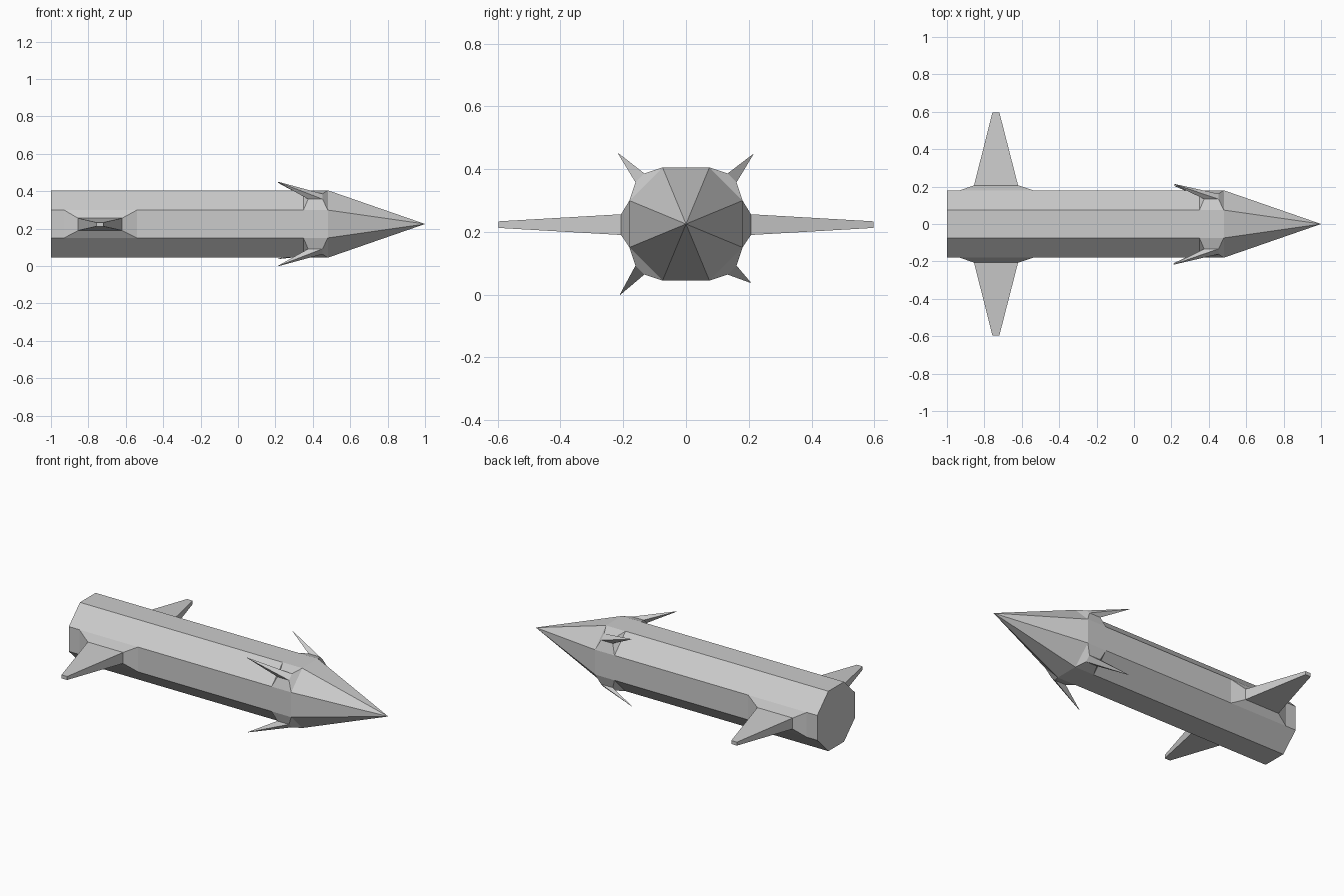
import bpy, bmesh
from math import cos, sin, pi
from mathutils import Vector

if "Cube" in bpy.data.objects:
    bpy.data.objects.remove(bpy.data.objects["Cube"])

CZ, R = 0.225, 0.195            # axis height, octagon circumradius
STATIONS = [-1.0, -0.93, -0.54, 0.35, 0.48]

bm = bmesh.new()


def ring(x):
    return [bm.verts.new((x, R * cos((k - 0.5) * pi / 4), CZ + R * sin((k - 0.5) * pi / 4)))
            for k in range(8)]


def grow(face, x0, x1, centre, half, angle):
    """Extrude a quad panel and fit it to a new rectangle around centre (y, z)."""
    new = bmesh.ops.extrude_discrete_faces(bm, faces=[face])['faces'][0]
    mid = new.calc_center_median()
    tangent = Vector((0, -sin(angle), cos(angle)))
    for v in new.verts:
        side = half if (v.co - mid).dot(tangent) > 0 else -half
        x = x0 if v.co.x < mid.x else x1
        v.co = Vector((x, centre[0], centre[1])) + tangent * side
    return new


# Octagonal body tube with panels between stations
rings = [ring(x) for x in STATIONS]
panels = {}
for s in range(len(rings) - 1):
    a, b = rings[s], rings[s + 1]
    for k in range(8):
        n = (k + 1) % 8
        panels[s, k] = bm.faces.new((a[k], b[k], b[n], a[n]))
bm.faces.new(rings[0])

# Pointed nose
tip = bm.verts.new((1.0, 0, CZ))
for k in range(8):
    bm.faces.new((rings[-1][k], tip, rings[-1][(k + 1) % 8]))

# Tail wings on the two side panels
for k in (0, 4):
    ang = k * pi / 4
    s = cos(ang)
    root = grow(panels[1, k], -0.855, -0.62, (0.207 * s, 0.223), 0.033, ang)
    grow(root, -0.757, -0.72, (0.597 * s, 0.223), 0.0105, ang)

# Swept-back spikes on the four diagonal panels behind the nose
for k, end in {1: (0.214, 0.447), 3: (-0.216, 0.45), 5: (-0.21, 0.0), 7: (0.206, 0.038)}.items():
    ang = k * pi / 4
    root = grow(panels[3, k], 0.375, 0.452, (0.208 * cos(ang), CZ + 0.208 * sin(ang)), 0.02, ang)
    grow(root, 0.212, 0.215, end, 0.001, ang)

bmesh.ops.recalc_face_normals(bm, faces=bm.faces)
mesh = bpy.data.meshes.new("rocket_body")
bm.to_mesh(mesh)
bm.free()
bpy.context.collection.objects.link(bpy.data.objects.new("rocket_body", mesh))
